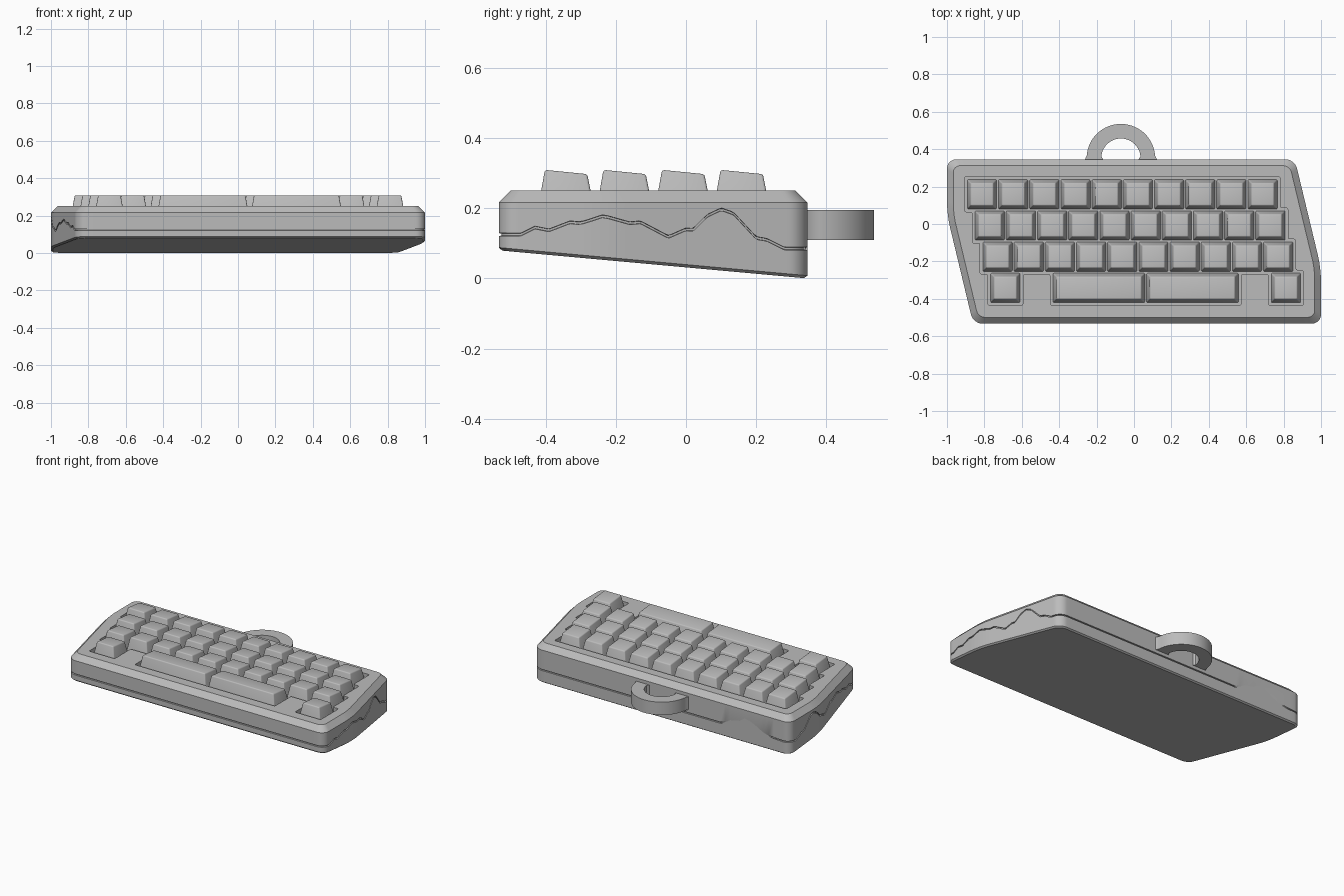
import bpy, bmesh, math
from mathutils import Vector

if "Cube" in bpy.data.objects:
    bpy.data.objects.remove(bpy.data.objects["Cube"])

grey = bpy.data.materials.new("plain_grey")
grey.use_nodes = True
grey.diffuse_color = (0.5, 0.5, 0.5, 1)
grey.node_tree.nodes["Principled BSDF"].inputs["Base Color"].default_value = (0.5, 0.5, 0.5, 1)


def make_object(name, bm):
    bmesh.ops.recalc_face_normals(bm, faces=bm.faces)
    mesh = bpy.data.meshes.new(name)
    bm.to_mesh(mesh)
    bm.free()
    mesh.materials.append(grey)
    obj = bpy.data.objects.new(name, mesh)
    bpy.context.collection.objects.link(obj)
    return obj


def smooth(obj):
    bpy.ops.object.select_all(action='DESELECT')
    obj.select_set(True)
    bpy.context.view_layer.objects.active = obj
    bpy.ops.object.shade_smooth_by_angle(angle=math.radians(30))


def loft(bm, rings, closed=True):
    """Skin a list of equal point rings and cap both ends."""
    loops = [[bm.verts.new(p) for p in ring] for ring in rings]
    for a, b in zip(loops, loops[1:]):
        for i in range(len(a)):
            j = (i + 1) % len(a)
            bm.faces.new((a[i], a[j], b[j], b[i]))
    bm.faces.new(loops[0][::-1])
    bm.faces.new(loops[-1])


def interpolate(table, t):
    for (a, za), (b, zb) in zip(table, table[1:]):
        if t <= b:
            return za + (zb - za) * max(0, (t - a) / (b - a))
    return table[-1][1]


# Case outline: six corners, each with its rounding length
FRONT, BACK, TOP = -0.533, 0.346, 0.25
CORNERS = [(-1, BACK), (-1, 0.05), (-0.86, FRONT), (1, FRONT), (1, -0.237), (0.86, BACK)]
ROUNDING = [0.05, 0.07, 0.05, 0.05, 0.07, 0.05]


def outline(inset):
    pts = [Vector(c) for c in CORNERS]
    n = len(pts)
    moved = []
    for i, p in enumerate(pts):
        d1, d2 = (p - pts[i - 1]).normalized(), (pts[(i + 1) % n] - p).normalized()
        n1, n2 = Vector((-d1.y, d1.x)), Vector((-d2.y, d2.x))
        moved.append(p + (n1 + n2) * inset / (1 + n1.dot(n2)))
    ring = []
    for i, p in enumerate(moved):
        d1 = (p - moved[i - 1]).normalized()
        nxt = moved[(i + 1) % n]
        d2 = (nxt - p).normalized()
        r = ROUNDING[i] * (1 - 8 * inset)
        a, b = p - d1 * r, p + d2 * r
        for k in range(9):
            t = k / 8
            u = 1 - t
            ring.append(a * (u**3 + 1.35 * u * u * t) + p * (1.65 * u * t)
                        + b * (t**3 + 1.35 * t * t * u))
        end = nxt - d2 * ROUNDING[(i + 1) % n] * (1 - 8 * inset)
        ring += [b.lerp(end, k / 50) for k in range(1, 50)]
    return ring


# Wavy seam: height along the sides, and along the back
SIDE_WAVE = [(-.47, .125), (-.43, .145), (-.39, .137), (-.33, .16), (-.3, .157),
             (-.235, .178), (-.16, .157), (-.13, .16), (-.05, .118), (0, .14), (.02, .138),
             (.06, .178), (.1, .197), (.135, .185), (.2, .115), (.23, .11), (.28, .085)]
BACK_WAVE = [(-.94, .085), (-.87, .09), (-.8, .11), (-.72, .155), (-.67, .165),
             (-.62, .13), (-.58, .135), (-.5, .085)]


def seam(p):
    if p.y > BACK - 0.002:
        return interpolate(BACK_WAVE, p.x)
    return interpolate(SIDE_WAVE, p.y)


def underside(p):
    return 0.08 * (BACK - p.y) / (BACK - FRONT)


LAYERS = [(0.01, underside), (0, lambda p: underside(p) + 0.008),
          (0, lambda p: seam(p) - 0.004), (0.008, lambda p: seam(p) - 0.003),
          (0.008, lambda p: seam(p) + 0.003), (0, lambda p: seam(p) + 0.004),
          (0, lambda p: TOP - 0.034), (0.034, lambda p: TOP)]
bm = bmesh.new()
loft(bm, [[(p.x, p.y, height(p)) for p in outline(inset)] for inset, height in LAYERS])
case = make_object("case", bm)

# Key grid: staggered rows counted from the back
PITCH, GAP = 0.1667, 0.01
ROW_TOP, ROW_LEFT, FLOOR = 0.242, -0.896, 0.205


def row_y(r):
    return ROW_TOP - PITCH * r


def row_x(r):
    return ROW_LEFT + PITCH * r / 4


# Stepped key well, cut out of the case
left, right = [], []
for r in range(4):
    x0, x1 = row_x(r) - GAP, row_x(r) + 10 * PITCH + GAP
    left += [(x0, row_y(r) + (GAP if r == 0 else -GAP)), (x0, row_y(r + 1) - GAP)]
    right += [(x1, row_y(r) + GAP), (x1, row_y(r + 1) + (-GAP if r == 3 else GAP))]
low, high = row_y(4) - GAP, row_y(3) - GAP
notches = []
for start, stop in ((1, 2), (8, 9)):
    a, b = row_x(3) + start * PITCH + GAP, row_x(3) + stop * PITCH - GAP
    notches += [(a, low), (a, high), (b, high), (b, low)]
stair = left + notches + right[::-1]
bm = bmesh.new()
loft(bm, [[(x, y, z) for x, y in stair] for z in (FLOOR, TOP + 0.1)])
upright = [e for e in bm.edges if abs(e.verts[0].co.z - e.verts[1].co.z) > 0.01]
bmesh.ops.bevel(bm, geom=upright, offset=0.009, segments=3, profile=0.5, affect='EDGES')
cutter = make_object("well_cutter", bm)
cutter.hide_render = True
cut = case.modifiers.new("key_well", 'BOOLEAN')
cut.operation, cut.solver, cut.object = 'DIFFERENCE', 'EXACT', cutter
graph = bpy.context.evaluated_depsgraph_get()
carved = bpy.data.meshes.new_from_object(case.evaluated_get(graph))
case.modifiers.clear()
case.data = carved
bpy.data.objects.remove(cutter)
smooth(case)


# Keycaps: tapered blocks whose tops tilt down to the back
def keycap(r, slot, width):
    bm = bmesh.new()
    bmesh.ops.create_cube(bm, size=2)
    cx, cy = row_x(r) + (slot + width / 2) * PITCH, row_y(r) - PITCH / 2
    hx, hy = width * PITCH / 2 - 0.004, PITCH / 2 - 0.004
    for v in bm.verts:
        sx, sy, sz = v.co
        taper = 0.019 if sz > 0 else 0
        z = 0.303 - 0.006 * sy if sz > 0 else FLOOR - 0.003
        v.co = (cx + sx * (hx - taper), cy + sy * (hy - taper), z)
    edges = [e for e in bm.edges if max(v.co.z for v in e.verts) > TOP]
    bmesh.ops.bevel(bm, geom=edges, offset=0.007, segments=3, profile=0.5, affect='EDGES')
    smooth(make_object(f"key_row{r + 1}_{slot + 1}", bm))


for r in range(3):
    for c in range(10):
        keycap(r, c, 1)
for slot, width in ((0, 1), (2, 3), (5, 3), (9, 1)):
    keycap(3, slot, width)

# Carrying loop on the back, with flared feet
CX, CY = -0.07, 0.352
sections = []


def section(angle, inner, outer, drop=0):
    c, s = math.cos(angle), math.sin(angle)
    sections.append([(CX + rad * c, CY + rad * s - drop, z) for rad, z in
                     ((inner, 0.11), (outer, 0.11), (outer, 0.195), (inner, 0.195))])


section(0, 0.09, 0.2, 0.02)
section(0, 0.095, 0.191, 0.004)
for k in range(1, 40):
    section(math.pi * k / 40, 0.105, 0.183)
section(math.pi, 0.095, 0.191, 0.004)
section(math.pi, 0.09, 0.2, 0.02)
bm = bmesh.new()
loft(bm, sections)
rims = [e for e in bm.edges if len(e.link_faces) == 2
        and abs(e.verts[0].co.z - e.verts[1].co.z) < 0.001
        and e.calc_face_angle() > 1 and all(len(f.verts) == 4 for f in e.link_faces)
        and max(v.co.y for v in e.verts) > 0.34]
bmesh.ops.bevel(bm, geom=rims, offset=0.012, segments=3, profile=0.5, affect='EDGES')
smooth(make_object("carrying_loop", bm))
